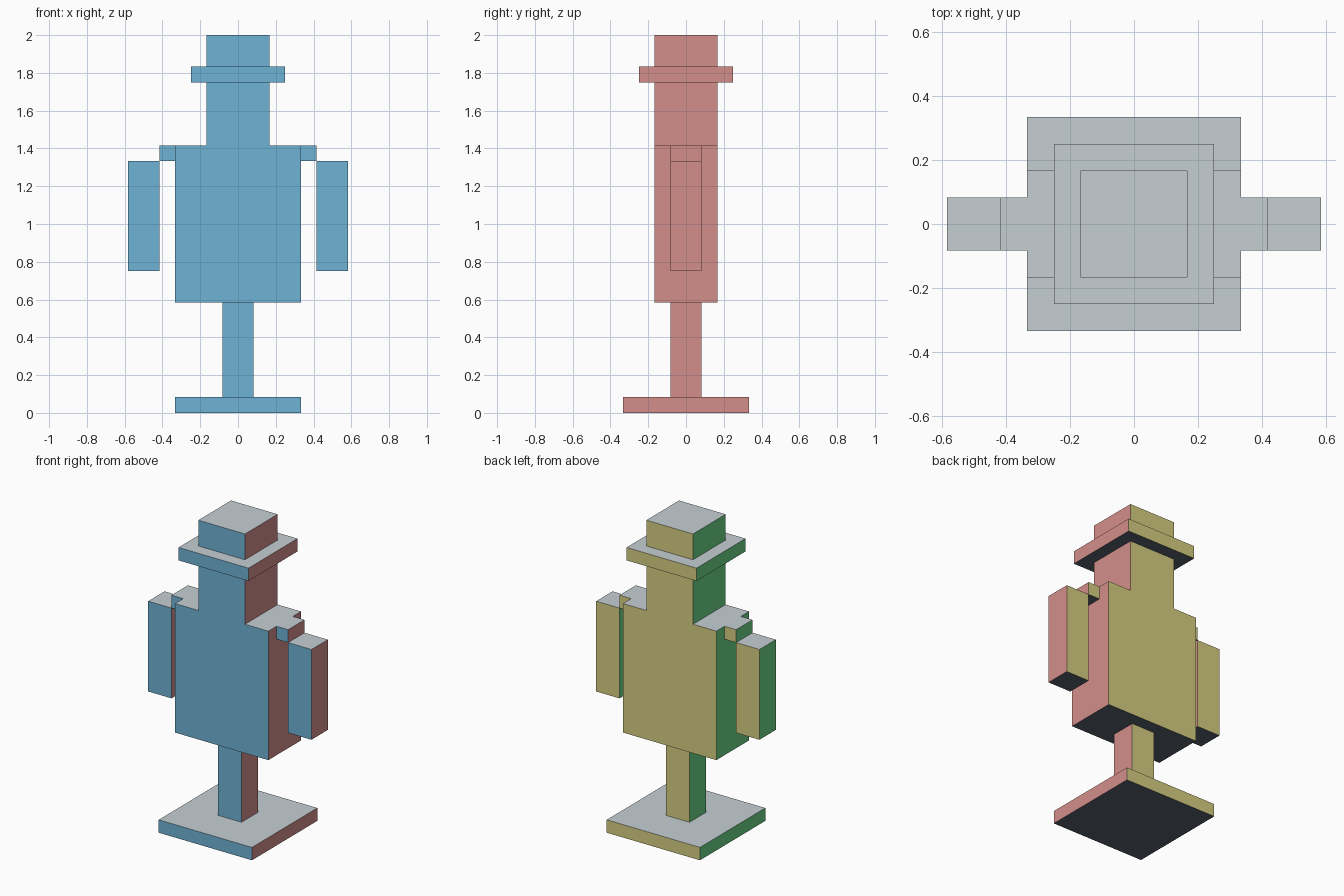
import bpy
import bmesh
from mathutils import Vector

if "Cube" in bpy.data.objects:
    bpy.data.objects.remove(bpy.data.objects["Cube"])

U = 1 / 12  # building grid unit


def make_material(name, rgb):
    mat = bpy.data.materials.new(name)
    linear = [(c / 255 / 12.92) if c < 11 else ((c / 255 + 0.055) / 1.055) ** 2.4 for c in rgb]
    mat.diffuse_color = (*linear, 1)
    mat.use_nodes = True
    mat.node_tree.nodes["Principled BSDF"].inputs["Base Color"].default_value = mat.diffuse_color
    return mat


# One colour for each direction a face can point
SIDES = [
    (Vector((0, -1, 0)), make_material("blue_front", (111, 178, 212))),
    (Vector((1, 0, 0)), make_material("rose_right", (212, 143, 139))),
    (Vector((0, 1, 0)), make_material("olive_back", (213, 206, 130))),
    (Vector((-1, 0, 0)), make_material("green_left", (109, 214, 138))),
    (Vector((0, 0, 1)), make_material("pale_grey_top", (198, 207, 212))),
    (Vector((0, 0, -1)), make_material("slate_bottom", (87, 96, 109))),
]


def box(name, x, y, z):
    """Box from (min, max) ranges in grid units, coloured by face direction."""
    bm = bmesh.new()
    bmesh.ops.create_cube(bm, size=1)
    for v in bm.verts:
        v.co = [U * (r[0] if c < 0 else r[1]) for c, r in zip(v.co, (x, y, z))]
    bm.normal_update()
    for f in bm.faces:
        f.material_index = max(range(6), key=lambda i: f.normal.dot(SIDES[i][0]))
    mesh = bpy.data.meshes.new(name)
    bm.to_mesh(mesh)
    bm.free()
    for _, mat in SIDES:
        mesh.materials.append(mat)
    obj = bpy.data.objects.new(name, mesh)
    bpy.context.collection.objects.link(obj)
    return obj


# Stand
box("base_plate", (-4, 4), (-4, 4), (0, 1))
box("post", (-1, 1), (-1, 1), (1, 7))

# Body and head
box("torso", (-4, 4), (-2, 2), (7, 17))
box("head", (-2, 2), (-2, 2), (17, 21))

# Hat
box("hat_brim", (-3, 3), (-3, 3), (21, 22))
box("hat_crown", (-2, 2), (-2, 2), (22, 24))

# Shoulders and hanging arms
for side, s in (("left", -1), ("right", 1)):
    box(side + "_shoulder", sorted((4 * s, 5 * s)), (-1, 1), (16, 17))
    box(side + "_arm", sorted((5 * s, 7 * s)), (-1, 1), (9, 16))
